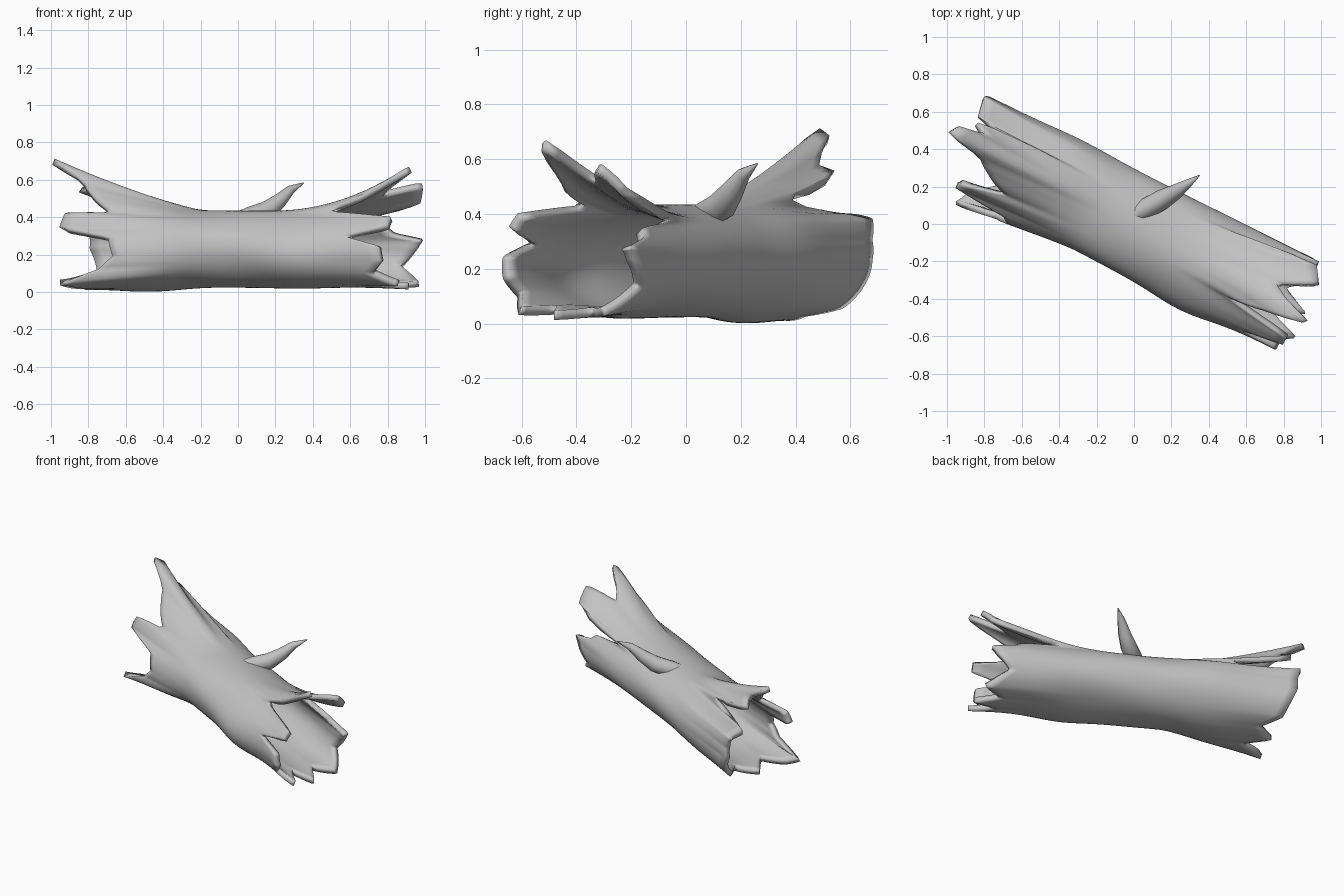
import bpy
import math
from mathutils import Matrix, Vector

cube = bpy.data.objects.get("Cube")
if cube:
    bpy.data.objects.remove(cube, do_unlink=True)

wood = bpy.data.materials.new("weathered grey wood")
wood.use_nodes = True
grey = (0.55, 0.55, 0.55, 1)
wood.diffuse_color = grey
wood.node_tree.nodes["Principled BSDF"].inputs["Base Color"].default_value = grey

# Log cross-section, and its turn on the ground
HALF_WIDTH, HALF_HEIGHT, MIDDLE = 0.262, 0.202, 0.233
TURN = Matrix.Rotation(math.radians(-26.5), 4, "Z")
COLUMNS, ROWS = 144, 32

# Splintered rims: angle round the log, reach along it, flare
LEFT_RIM = [
    (0, 1.0, 1.0), (20, 1.0, 1.06), (38, 1.02, 1.22), (50, 1.01, 1.08), (59, 1.0, .98),
    (64, .6, 1.1), (68, .64, 1.3), (74, 1.0, 1.65), (81, .92, 1.75), (85, 1.07, 2.25),
    (91, 1.1, 2.4), (96, .9, 1.78), (106, .82, 1.5), (124, .68, 1.15), (132, .92, 1.28),
    (150, .94, 1.12), (164, .64, 1.1), (190, .6, 1.15), (205, .68, 1.25), (217, .9, 1.6),
    (229, .86, 1.4), (244, .74, 1.14), (262, .9, 1.1), (288, .8, 1.06), (308, .92, 1.12)]
RIGHT_RIM = [
    (2, .95, 1.0), (14, .98, 1.02), (24, .82, 1.0), (36, .78, 1.0), (42, .52, 1.03),
    (47, .55, 1.15), (55, .97, 1.6), (71, 1.02, 1.85), (82, .82, 1.5), (89, .9, 1.75),
    (96, 1.07, 2.24), (104, .85, 1.6), (116, .6, 1.1), (130, 1.0, 1.1), (145, 1.0, 1.04),
    (162, .77, 1.0), (176, .97, 1.0), (200, .98, 1.04), (218, .92, 1.1), (238, 1.04, 1.18),
    (250, .88, 1.05), (266, 1.04, 1.09), (282, .88, 1.05), (302, 1.0, 1.2), (332, .86, 1.06)]

# Swellings in the bark: place along the log, angle, amount
SWELLINGS = [(-0.5, 255, 0.12), (-0.45, 30, 0.08), (0, 225, 0.06), (0.42, 208, 0.18)]


def rim_at(rim, angle):
    """Reach and flare of a rim at an angle, joined straight between splinters."""
    ring = [(rim[-1][0] - 360, *rim[-1][1:]), *rim, (rim[0][0] + 360, *rim[0][1:])]
    for a, b in zip(ring, ring[1:]):
        if a[0] <= angle <= b[0]:
            f = (angle - a[0]) / (b[0] - a[0])
            return a[1] + f * (b[1] - a[1]), a[2] + f * (b[2] - a[2])


def log_point(angle, s):
    """Point on the bark; s runs from -1 at the left rim to 1 at the right."""
    rim, power = (LEFT_RIM, 1.25) if s < 0 else (RIGHT_RIM, 2)
    reach, flare = rim_at(rim, angle)
    u = s * reach
    t = max(0, (abs(u) - 0.22) / (reach - 0.22))
    a = math.radians(angle)
    r = 1 + (flare - 1) * t ** power
    r += (1 - t) * (0.01 * math.sin(3 * a + 5 * u) + 0.008 * math.sin(5 * a - 7 * u))
    for place, side, amount in SWELLINGS:
        facing = max(0, math.cos(a - math.radians(side)))
        r += amount * facing ** 2 * math.exp(-((u - place) / 0.25) ** 2)
    return TURN @ Vector((u, HALF_WIDTH * r * math.cos(a),
                          MIDDLE + HALF_HEIGHT * r * math.sin(a)))


def finish(obj, angle):
    obj.data.materials.clear()
    obj.data.materials.append(wood)
    bpy.ops.object.select_all(action="DESELECT")
    obj.select_set(True)
    bpy.context.view_layer.objects.active = obj
    bpy.ops.object.shade_smooth_by_angle(angle=math.radians(angle))


# Hollow trunk
verts = [log_point(360 * c / COLUMNS, 2 * r / ROWS - 1)
         for r in range(ROWS + 1) for c in range(COLUMNS)]
for v in verts:
    v.z = max(v.z, 0.002)
faces = []
for r in range(ROWS):
    for c in range(COLUMNS):
        d = (c + 1) % COLUMNS
        faces.append((r * COLUMNS + c, (r + 1) * COLUMNS + c,
                      (r + 1) * COLUMNS + d, r * COLUMNS + d))
mesh = bpy.data.meshes.new("hollow_log")
mesh.from_pydata(verts, [], faces)
log = bpy.data.objects.new("hollow_log", mesh)
bpy.context.collection.objects.link(log)

# Normals must point out so that the wall thickens inward
middle_face = mesh.polygons[(ROWS // 2) * COLUMNS + COLUMNS // 4]
if middle_face.normal.z < 0:
    mesh.flip_normals()
finish(log, 50)
wall = log.modifiers.new("wall", "SOLIDIFY")
wall.thickness = 0.035
wall.offset = -1

# Broken branch stub on top, its root sunk in the bark
path = [((-0.02, 0.03, 0.385), 0.035), ((0.06, 0.08, 0.4), 0.055),
        ((0.15, 0.13, 0.43), 0.055), ((0.22, 0.17, 0.485), 0.042),
        ((0.28, 0.21, 0.545), 0.026), ((0.35, 0.26, 0.583), 0.003)]
curve = bpy.data.curves.new("branch_stub", "CURVE")
curve.dimensions = "3D"
curve.bevel_depth = 1
curve.bevel_resolution = 2
curve.use_fill_caps = True
spline = curve.splines.new("POLY")
spline.points.add(len(path) - 1)
for point, (place, radius) in zip(spline.points, path):
    point.co = (*place, 1)
    point.radius = radius
stub = bpy.data.objects.new("branch_stub", curve)
bpy.context.collection.objects.link(stub)
bpy.ops.object.select_all(action="DESELECT")
stub.select_set(True)
bpy.context.view_layer.objects.active = stub
bpy.ops.object.convert(target="MESH")
finish(bpy.context.object, 60)
